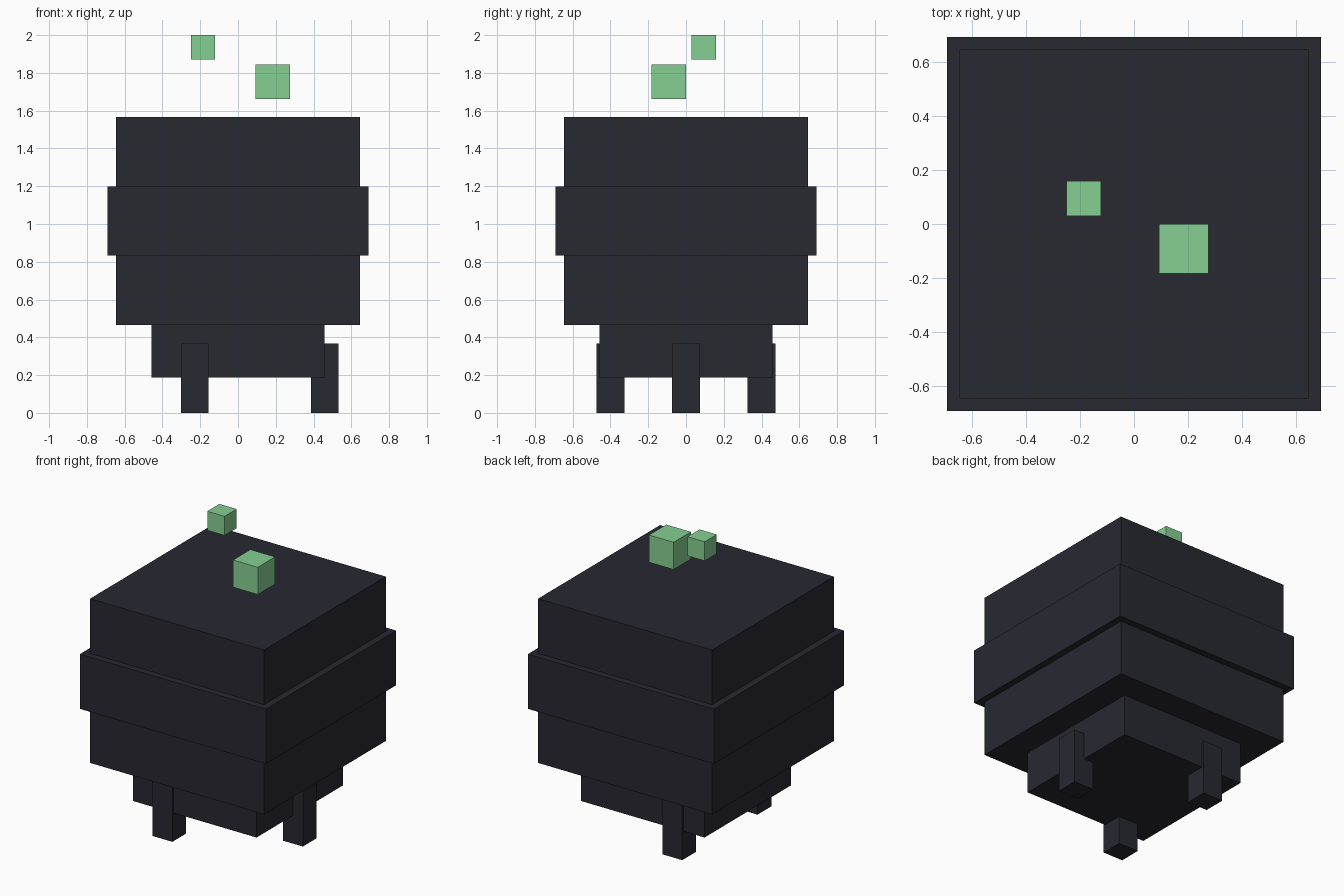
import bpy
import math

if "Cube" in bpy.data.objects:
    bpy.data.objects.remove(bpy.data.objects["Cube"])


def material(name, color):
    m = bpy.data.materials.new(name)
    m.diffuse_color = color
    m.use_nodes = True
    m.node_tree.nodes["Principled BSDF"].inputs["Base Color"].default_value = m.diffuse_color
    return m


IRON = material("dark iron", (0.021, 0.021, 0.031, 1.0))
LIQUID = material("green liquid", (0.08, 0.55, 0.13, 1.0))
BUBBLE = material("pale green", (0.235, 0.63, 0.29, 1.0))


def box(name, center, size, mat):
    bpy.ops.mesh.primitive_cube_add(size=1, location=center)
    ob = bpy.context.object
    ob.name = name
    ob.scale = size
    bpy.ops.object.transform_apply(location=False, rotation=False, scale=True)
    ob.data.materials.append(mat)
    return ob


def layer(name, half, z0, z1, mat=IRON):
    box(name, (0, 0, (z0 + z1) / 2), (2 * half, 2 * half, z1 - z0), mat)


# stacked pot body
layer("pot_base", 0.459, 0.188, 0.464)
layer("pot_lower", 0.645, 0.464, 0.832)
layer("pot_belly", 0.69, 0.832, 1.199)
layer("pot_rim", 0.645, 1.199, 1.566)

# liquid, just under the rim top
layer("liquid", 0.55, 1.55, 1.565, LIQUID)

# three legs spaced evenly around the base
for i in range(3):
    a = math.radians(120 * i)
    box(f"leg_{i + 1}", (0.459 * math.cos(a), 0.461 * math.sin(a), 0.1835),
        (0.147, 0.147, 0.367), IRON)

# floating bubbles
box("large_bubble", (0.183, -0.091, 1.754), (0.183, 0.183, 0.183), BUBBLE)
box("small_bubble", (-0.185, 0.094, 1.936), (0.128, 0.128, 0.128), BUBBLE)
